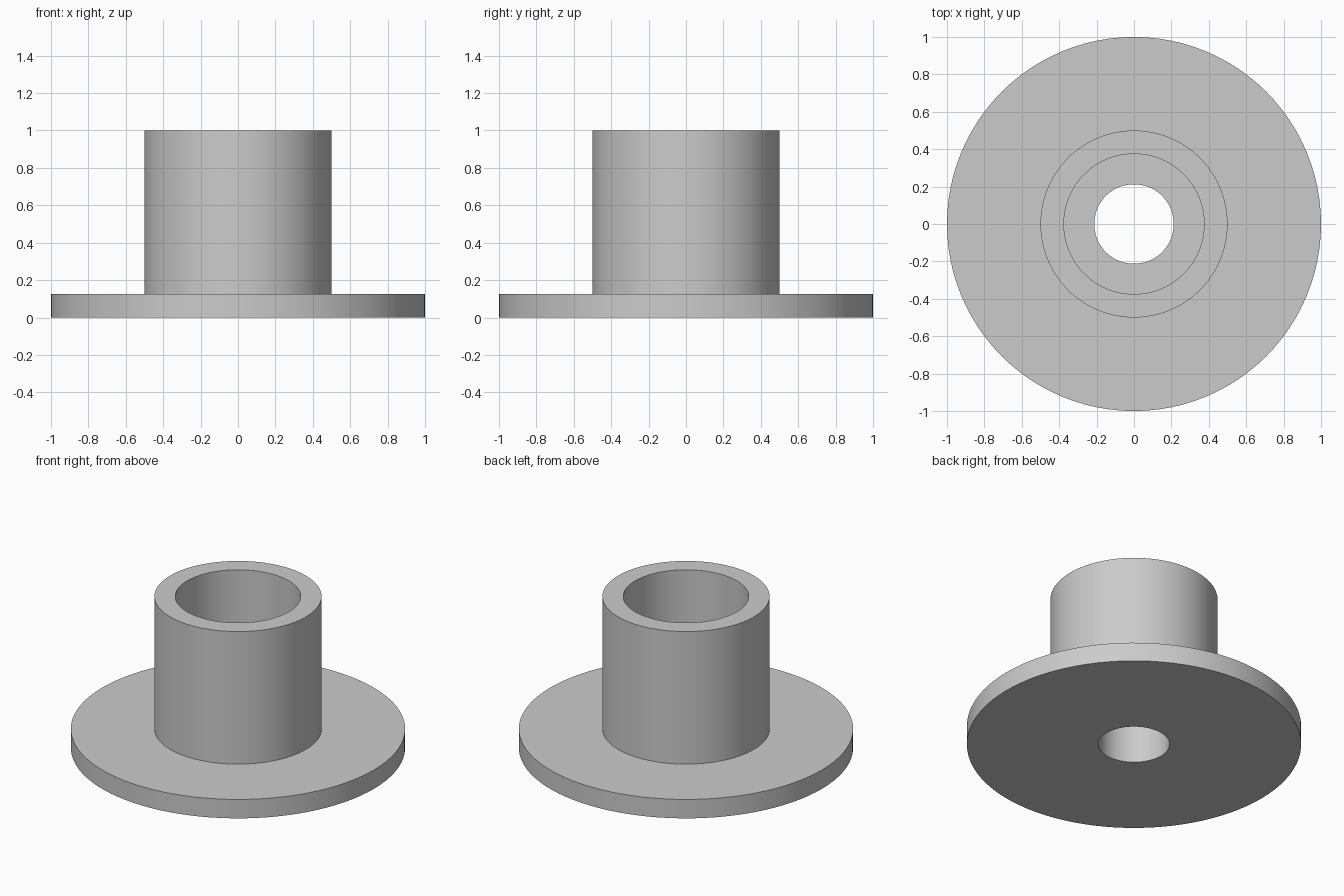
import bpy
import bmesh
import math
from mathutils import Matrix

SIDES = 96

default_cube = bpy.data.objects.get("Cube")
if default_cube:
    bpy.data.objects.remove(default_cube, do_unlink=True)

# Plain grey
grey = bpy.data.materials.new("plain_grey")
grey.use_nodes = True
colour = (0.6, 0.6, 0.6, 1.0)
grey.diffuse_color = colour
grey.node_tree.nodes["Principled BSDF"].inputs["Base Color"].default_value = colour


def lathe(name, profile):
    """Revolve a closed (radius, height) profile around the z axis."""
    bm = bmesh.new()
    rings = []
    for radius, height in profile:
        ring = bmesh.ops.create_circle(
            bm, segments=SIDES, radius=radius,
            matrix=Matrix.Translation((0, 0, height)))
        rings.append(ring["verts"])
    for i, ring in enumerate(rings):
        following = rings[(i + 1) % len(rings)]
        for k in range(SIDES):
            n = (k + 1) % SIDES
            bm.faces.new((ring[k], ring[n], following[n], following[k]))
    bmesh.ops.recalc_face_normals(bm, faces=bm.faces)
    mesh = bpy.data.meshes.new(name)
    bm.to_mesh(mesh)
    bm.free()
    mesh.materials.append(grey)
    obj = bpy.data.objects.new(name, mesh)
    bpy.context.collection.objects.link(obj)
    bpy.ops.object.select_all(action="DESELECT")
    obj.select_set(True)
    bpy.context.view_layer.objects.active = obj
    bpy.ops.object.shade_smooth_by_angle(angle=math.radians(30))
    return obj


# Flange and hub in one turned piece, with a wide upper bore stepping to a narrow hole
lathe("flanged_bushing", [
    (0.2125, 0.0), (1.0, 0.0),        # underside
    (1.0, 0.125), (0.5, 0.125),       # flange rim and top
    (0.5, 1.0), (0.375, 1.0),         # hub wall and lip
    (0.375, 0.4), (0.2125, 0.4),      # upper bore and its floor
])
